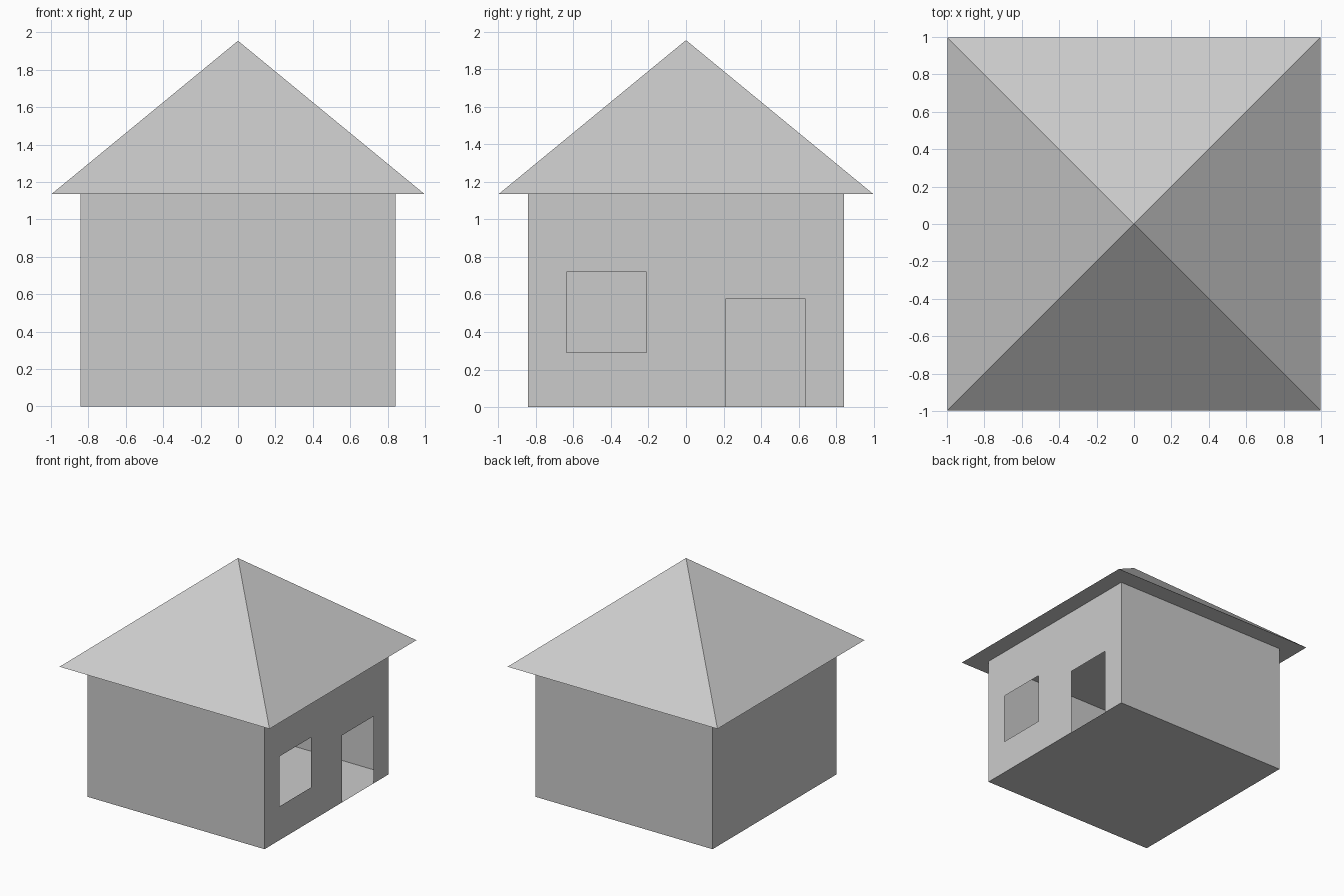
import bpy, bmesh

if "Cube" in bpy.data.objects:
    bpy.data.objects.remove(bpy.data.objects["Cube"])

W, H = 0.843, 1.135          # wall half width and height
EAVE, PEAK = 0.998, 1.955    # roof half width and apex height


def finish(bm, name):
    bmesh.ops.remove_doubles(bm, verts=bm.verts, dist=1e-5)
    mesh = bpy.data.meshes.new(name)
    bm.to_mesh(mesh)
    bm.free()
    obj = bpy.data.objects.new(name, mesh)
    bpy.context.collection.objects.link(obj)
    return obj


def face(bm, *points):
    return bm.faces.new([bm.verts.new(p) for p in points])


def square(half, z):
    return [(-half, -half, z), (half, -half, z), (half, half, z), (-half, half, z)]


# Thin walls and floor, open at the top and on the right side
bm = bmesh.new()
base, top = square(W, 0), square(W, H)
face(bm, *reversed(base))
for i in (0, 2, 3):
    j = (i + 1) % 4
    face(bm, base[i], base[j], top[j], top[i])
finish(bm, "walls_and_floor")

# Right wall as a grid of panels, leaving out the window and the door
window = (-0.638, -0.211, 0.29, 0.72)
door = (0.211, 0.638, 0.0, 0.577)
ys = sorted({-W, W, *window[:2], *door[:2]})
zs = sorted({0.0, H, *window[2:], *door[2:]})
bm = bmesh.new()
for y0, y1 in zip(ys, ys[1:]):
    for z0, z1 in zip(zs, zs[1:]):
        y, z = (y0 + y1) / 2, (z0 + z1) / 2
        if any(a < y < b and c < z < d for a, b, c, d in (window, door)):
            continue
        face(bm, (W, y0, z0), (W, y1, z0), (W, y1, z1), (W, y0, z1))
finish(bm, "right_wall")

# Pyramid roof with a flat underside
bm = bmesh.new()
eaves = square(EAVE, H)
face(bm, *reversed(eaves))
for i in range(4):
    face(bm, eaves[i], eaves[(i + 1) % 4], (0, 0, PEAK))
finish(bm, "roof")
